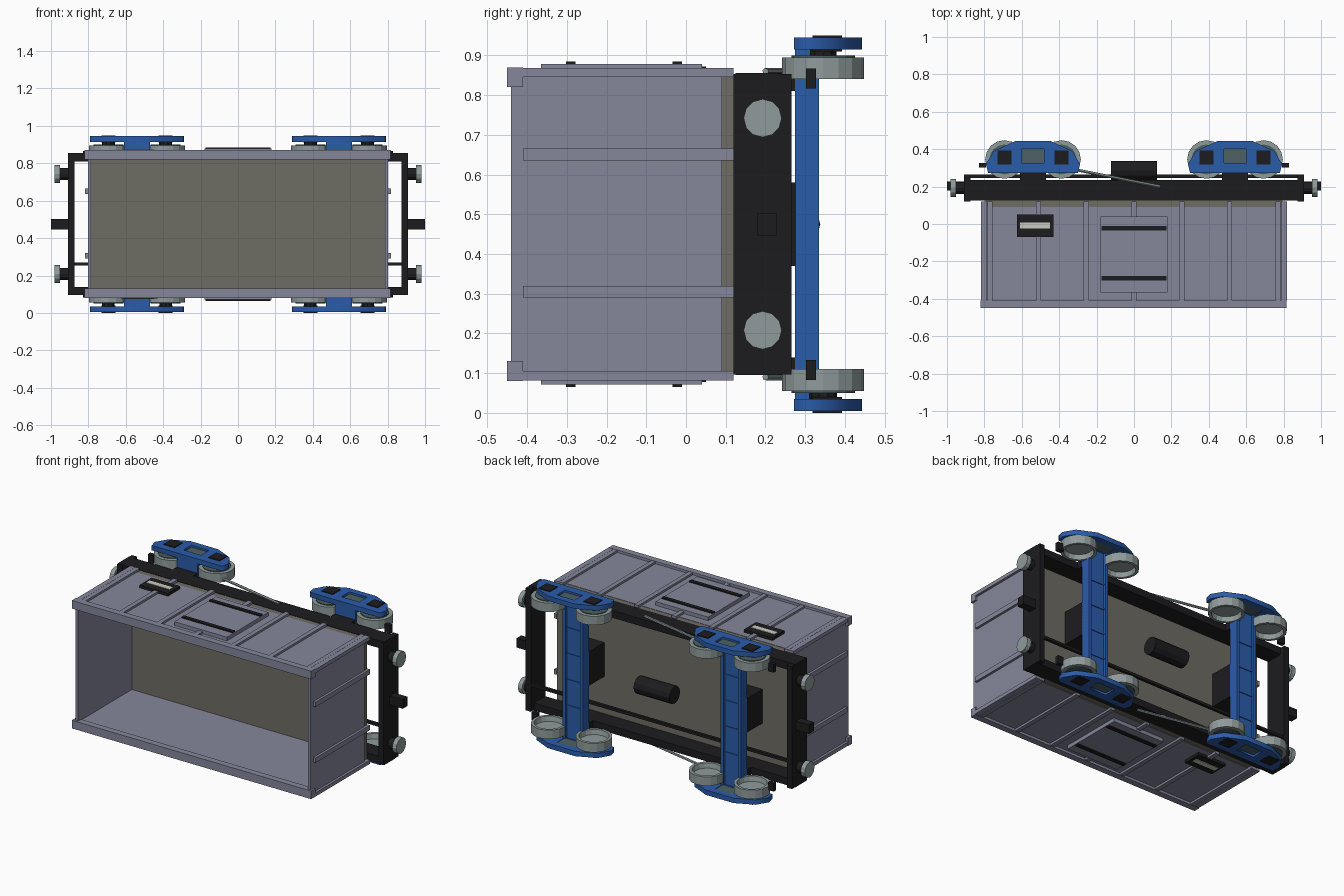
import bpy, bmesh, math
from mathutils import Vector, Matrix

if "Cube" in bpy.data.objects:
    bpy.data.objects.remove(bpy.data.objects["Cube"])

C = 0.475  # wagon lies on its side: lateral axis is z, mirrored about C


def mat(name, r, g, b):
    m = bpy.data.materials.new(name)
    m.diffuse_color = (r, g, b, 1)
    m.use_nodes = True
    m.node_tree.nodes["Principled BSDF"].inputs["Base Color"].default_value = m.diffuse_color
    return m


BODY = mat("body_paint", 0.235, 0.245, 0.33)
FLOOR = mat("floor_boards", 0.155, 0.15, 0.127)
BLACK = mat("black_iron", 0.012, 0.012, 0.014)
BLUE = mat("bogie_blue", 0.023, 0.107, 0.40)
STEEL = mat("steel", 0.28, 0.33, 0.33)
DARK = mat("dark_steel", 0.075, 0.12, 0.125)
PALE = mat("pale_stripe", 0.6, 0.6, 0.52)


def add(name, bm, m):
    bmesh.ops.recalc_face_normals(bm, faces=bm.faces)
    me = bpy.data.meshes.new(name)
    bm.to_mesh(me)
    bm.free()
    me.materials.append(m)
    ob = bpy.data.objects.new(name, me)
    bpy.context.collection.objects.link(ob)
    return ob


def box(name, m, x, y, h):
    """Box from ranges; h is the lateral range measured from C."""
    bm = bmesh.new()
    bmesh.ops.create_cube(bm, size=1)
    for v in bm.verts:
        v.co = Vector(((x[0] + x[1]) / 2 + v.co.x * (x[1] - x[0]),
                       (y[0] + y[1]) / 2 + v.co.y * (y[1] - y[0]),
                       C + (h[0] + h[1]) / 2 + v.co.z * (h[1] - h[0])))
    return add(name, bm, m)


def lathe(name, m, profile, origin, axis, n=12):
    """Revolve (radius, distance) points around an axis through origin."""
    bm = bmesh.new()
    vs = [bm.verts.new((r, 0, d)) for r, d in profile]
    es = [bm.edges.new(p) for p in zip(vs, vs[1:])]
    bmesh.ops.spin(bm, geom=vs + es, cent=(0, 0, 0), axis=(0, 0, 1),
                   angle=2 * math.pi, steps=n)
    bmesh.ops.remove_doubles(bm, verts=bm.verts, dist=1e-5)
    rot = Vector((0, 0, 1)).rotation_difference(Vector(axis)).to_matrix().to_4x4()
    bm.transform(Matrix.Translation(origin) @ rot)
    return add(name, bm, m)


def cyl(name, m, a, b, r, n=12):
    d = Vector(b) - Vector(a)
    return lathe(name, m, [(0, 0), (r, 0), (r, d.length), (0, d.length)], a, d.normalized(), n)


def plate(name, m, loops, z, half):
    """Flat plate in the xy plane, later loops cut holes."""
    cu = bpy.data.curves.new(name, 'CURVE')
    cu.dimensions, cu.fill_mode, cu.extrude = '2D', 'BOTH', half
    for pts in loops:
        s = cu.splines.new('POLY')
        s.points.add(len(pts) - 1)
        for p, (x, y) in zip(s.points, pts):
            p.co = (x, y, 0, 1)
        s.use_cyclic_u = True
    tmp = bpy.data.objects.new(name + "_tmp", cu)
    bpy.context.collection.objects.link(tmp)
    bpy.context.view_layer.update()
    me = bpy.data.meshes.new_from_object(tmp.evaluated_get(bpy.context.evaluated_depsgraph_get()))
    bpy.data.objects.remove(tmp)
    me.materials.clear()
    me.materials.append(m)
    ob = bpy.data.objects.new(name, me)
    ob.location.z = z
    bpy.context.collection.objects.link(ob)


def rng(s, a, b):
    return tuple(sorted((s * a, s * b)))


# Floor
box("floor", FLOOR, (-0.795, 0.795), (0.085, 0.125), (-0.378, 0.378))

for s in (-1, 1):
    # Side walls, top rails and ribs
    box("side_wall", BODY, (-0.80, 0.80), (-0.43, 0.09), rng(s, 0.35, 0.38))
    box("side_top_rail", BODY, (-0.82, 0.815), (-0.45, -0.41), rng(s, 0.345, 0.395))
    for x in (-0.77, -0.51, -0.255, 0, 0.255, 0.51, 0.77):
        box("side_rib", BODY, (x - 0.014, x + 0.014), (-0.41, 0.12), rng(s, 0.375, 0.393))
    # Doors, hinge bars and data plates
    box("side_door", BODY, (-0.18, 0.18), (-0.365, 0.04), rng(s, 0.378, 0.403))
    for y in (-0.29, -0.022):
        box("door_bar", BLACK, (-0.175, 0.175), (y - 0.012, y + 0.012), rng(s, 0.40, 0.41))
    box("data_plate", BLACK, (-0.625, -0.43), (-0.07, 0.05), rng(s, 0.378, 0.397))
    box("data_stripe", PALE, (-0.61, -0.45), (-0.025, 0.008), rng(s, 0.395, 0.40))
    # Frame sills
    box("side_sill", BLACK, (-0.91, 0.91), (0.125, 0.235), rng(s, 0.335, 0.38))
    # Brake lever
    cyl("brake_lever", STEEL, (-0.30, 0.288, C + s * 0.385), (0.14, 0.20, C + s * 0.385), 0.008, 6)

for e in (-1, 1):
    # End walls, ribs and corner posts
    box("end_wall", BODY, rng(e, 0.785, 0.803), (-0.44, 0.09), (-0.378, 0.378))
    for h in (-0.17, 0.175):
        box("end_rib", BODY, rng(e, 0.80, 0.818), (-0.41, 0.12), (h - 0.015, h + 0.015))
    for s in (-1, 1):
        box("corner_post", BODY, rng(e, 0.785, 0.818), (-0.41, 0.12), rng(s, 0.37, 0.393))
    # Headstock, coupler and buffers
    box("headstock", BLACK, rng(e, 0.875, 0.91), (0.12, 0.265), (-0.378, 0.378))
    box("coupler", BLACK, rng(e, 0.905, 1.0), (0.18, 0.228), (-0.028, 0.028))
    for s in (-1, 1):
        z = C + s * 0.267
        cyl("buffer_shank", BLACK, (e * 0.905, 0.193, z), (e * 0.955, 0.193, z), 0.032)
        cyl("buffer_head", STEEL, (e * 0.952, 0.193, z), (e * 0.98, 0.193, z), 0.048)

# Brake pipe and air tank
box("brake_pipe", BLACK, (-0.90, 0.90), (0.247, 0.265), (-0.222, -0.205))
cyl("air_tank", BLACK, (-0.122, 0.285, C), (0.122, 0.285, C), 0.053)

# Bogies
for b in (-1, 1):
    cx = b * 0.54
    box("bogie_pivot", BLACK, (cx - 0.07, cx + 0.07), (0.12, 0.277), (-0.105, 0.105))
    # Bolster: recessed channel with cross ribs
    box("bolster_web", BLUE, (cx - 0.07, cx + 0.07), (0.275, 0.32), (-0.445, 0.445))
    for k in (-1, 1):
        xx = sorted((cx + k * 0.07, cx + k * 0.05))
        box("bolster_flange", BLUE, xx, (0.275, 0.335), (-0.44, 0.44))
    for h in (-0.24, -0.08, 0.08, 0.24):
        box("bolster_rib", BLUE, (cx - 0.05, cx + 0.05), (0.315, 0.325), (h - 0.004, h + 0.004))
    for s in (-1, 1):
        # Side frame with spring window
        box("side_bearer", BLACK, (cx - 0.07, cx + 0.07), (0.23, 0.277), rng(s, 0.335, 0.38))
        half = [(-0.24, 0.272), (-0.252, 0.32), (-0.21, 0.39), (-0.095, 0.443)]
        outer = [(cx + x, y) for x, y in half] + [(cx - x, y) for x, y in reversed(half)]
        hole = [(cx + x, y) for x, y in ((-0.06, 0.325), (-0.06, 0.402), (0.06, 0.402), (0.06, 0.325))]
        plate("side_frame", BLUE, [outer, hole], C + s * 0.455, 0.015)
        box("spring_panel", DARK, (cx - 0.062, cx + 0.062), (0.323, 0.404), rng(s, 0.443, 0.458))
        for k in (-1, 1):
            wx = cx + k * 0.153
            o = (wx, 0.345, C)
            # Wheel: tyre with recessed inner web, hub disc, axle box
            lathe("wheel", STEEL, [(0, 0.395), (0.08, 0.395), (0.086, 0.365), (0.103, 0.365),
                                   (0.103, 0.42), (0, 0.42)], o, (0, 0, s), 16)
            lathe("wheel_disc", DARK, [(0, 0.418), (0.08, 0.418), (0.08, 0.425), (0, 0.425)],
                  o, (0, 0, s), 16)
            lathe("axle_stub", BLACK, [(0, 0.42), (0.035, 0.42), (0.035, 0.445), (0, 0.445)],
                  o, (0, 0, s), 10)
            box("axle_box", BLACK, (wx - 0.038, wx + 0.038), (0.318, 0.393), rng(s, 0.435, 0.475))
        # Brake shoe at the outer wheel
        box("brake_shoe", BLACK, rng(b, 0.79, 0.828), (0.302, 0.327), rng(s, 0.342, 0.392))
